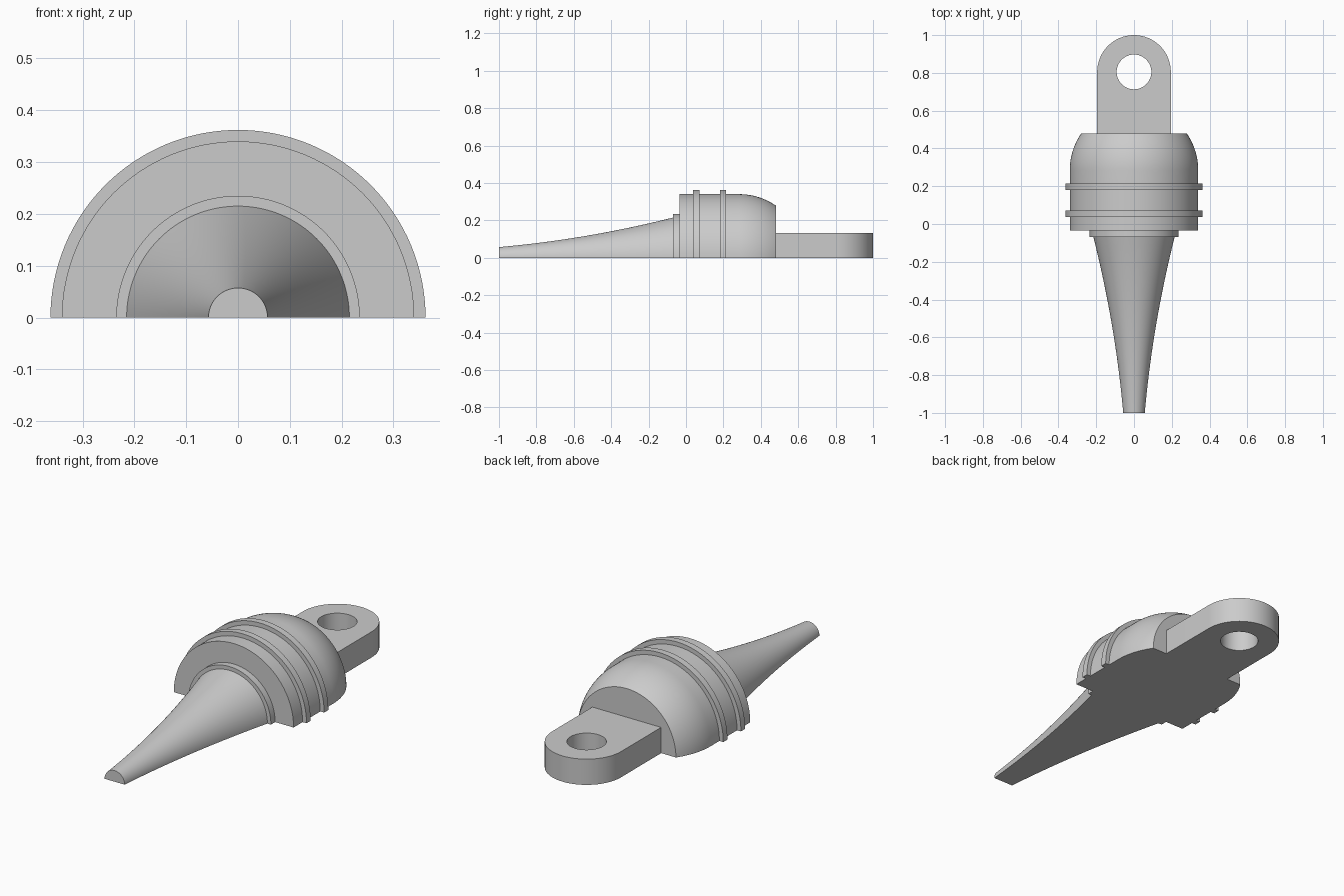
import bpy, bmesh
from math import pi, sin, cos, sqrt, radians

if "Cube" in bpy.data.objects:
    bpy.data.objects.remove(bpy.data.objects["Cube"], do_unlink=True)

grey = bpy.data.materials.new("plain grey")
grey.use_nodes = True
colour = (0.6, 0.6, 0.6, 1)
grey.diffuse_color = colour
grey.node_tree.nodes["Principled BSDF"].inputs["Base Color"].default_value = colour


def finish(bm, name):
    mesh = bpy.data.meshes.new(name)
    bm.to_mesh(mesh)
    bm.free()
    mesh.materials.append(grey)
    obj = bpy.data.objects.new(name, mesh)
    bpy.context.collection.objects.link(obj)
    bpy.ops.object.select_all(action='DESELECT')
    obj.select_set(True)
    bpy.context.view_layer.objects.active = obj
    bpy.ops.object.shade_smooth_by_angle(angle=radians(30))
    return obj


def half_lathe(name, profile, front_cap=False, back_cap=False, steps=64):
    """Turn (radius, y) points half way round the y axis, closed by a flat base."""
    bm = bmesh.new()
    rings = [[bm.verts.new((r * cos(pi * j / steps), y, r * sin(pi * j / steps) if j < steps else 0))
              for j in range(steps + 1)] for r, y in profile]
    for a, b in zip(rings, rings[1:]):
        for j in range(steps):
            bm.faces.new((a[j], b[j], b[j + 1], a[j + 1]))
    bm.faces.new([r[-1] for r in rings] + [r[0] for r in reversed(rings)])
    if front_cap:
        bm.faces.new(rings[0])
    if back_cap:
        bm.faces.new(rings[-1][::-1])
    return finish(bm, name)


# Key stations along the length
collar_y, barrel_y, barrel_end = -0.069, -0.035, 0.48
spike_r, collar_r, barrel_r, rib_r = 0.215, 0.235, 0.34, 0.362

# Flared tapering spike
spike = []
for i in range(25):
    t = i / 24
    spike.append((0.057 + 0.082 * t + 0.076 * t * t, -1 + t * (1 + collar_y)))
half_lathe("tapered_spike", spike, front_cap=True)

# Thin collar at the root of the spike
half_lathe("collar", [(spike_r, collar_y), (collar_r, collar_y), (collar_r, barrel_y)])

# Barrel with two raised ribs and a rounded shoulder
barrel = [(collar_r, barrel_y), (barrel_r, barrel_y)]
for start in (0.038, 0.181):
    end = start + 0.034
    barrel += [(barrel_r, start), (rib_r, start), (rib_r, end), (barrel_r, end)]
curve_y, curve_r = 0.284, 0.345
for i in range(17):
    d = (barrel_end - curve_y) * i / 16
    barrel.append((barrel_r - curve_r + sqrt(curve_r ** 2 - d * d), curve_y + d))
half_lathe("ribbed_barrel", barrel, back_cap=True)

# Eyelet tab: straight sides, round end, through hole
tab_r, hole_r, tab_height = 0.195, 0.092, 0.132
eye_y = 1 - tab_r
outline = [(-tab_r, barrel_end), (tab_r, barrel_end)]
outline += [(tab_r * cos(pi * i / 32), eye_y + tab_r * sin(pi * i / 32)) for i in range(33)]
hole = [(hole_r * cos(pi * i / 24), eye_y + hole_r * sin(pi * i / 24)) for i in range(48)]
bm = bmesh.new()
for loop in (outline, hole):
    vs = [bm.verts.new((x, y, 0)) for x, y in loop]
    for i, v in enumerate(vs):
        bm.edges.new((v, vs[i - 1]))
bmesh.ops.triangle_fill(bm, use_beauty=True, edges=bm.edges[:], normal=(0, 0, 1))
top = bmesh.ops.extrude_face_region(bm, geom=bm.faces[:], use_keep_orig=True)
for v in top["geom"]:
    if isinstance(v, bmesh.types.BMVert):
        v.co.z = tab_height
bmesh.ops.recalc_face_normals(bm, faces=bm.faces[:])
finish(bm, "eyelet_tab")
